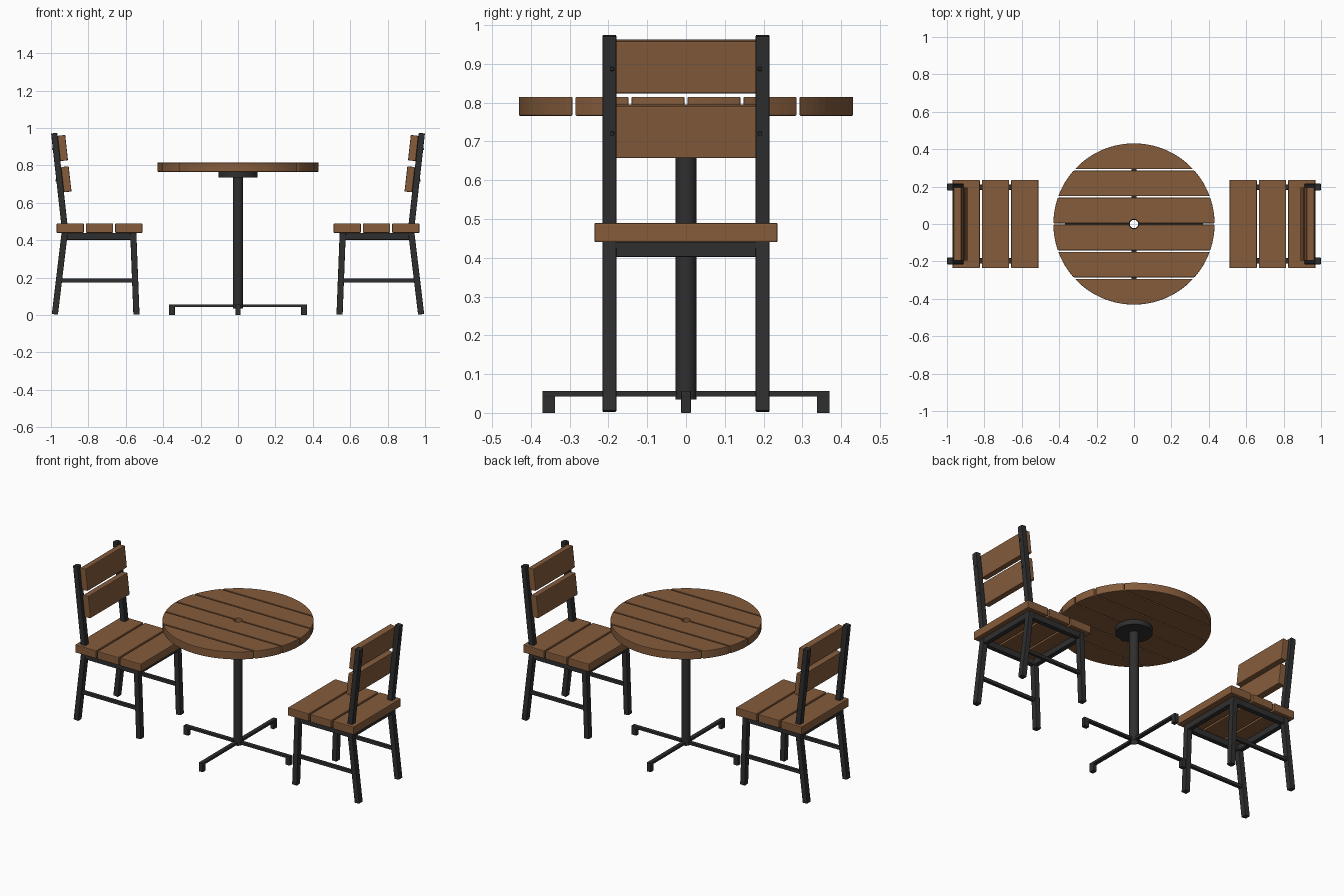
import bpy, bmesh, math
from mathutils import Vector

if "Cube" in bpy.data.objects:
    bpy.data.objects.remove(bpy.data.objects["Cube"])


def material(name, rgb):
    m = bpy.data.materials.new(name)
    m.diffuse_color = (*rgb, 1)
    m.use_nodes = True
    m.node_tree.nodes["Principled BSDF"].inputs["Base Color"].default_value = m.diffuse_color
    return m


WOOD = material("wood", (0.235, 0.107, 0.045))
METAL = material("dark_metal", (0.028, 0.028, 0.028))


def finish(name, bm, mat, bevel=0.0):
    bmesh.ops.recalc_face_normals(bm, faces=bm.faces)
    me = bpy.data.meshes.new(name)
    bm.to_mesh(me)
    bm.free()
    me.materials.append(mat)
    ob = bpy.data.objects.new(name, me)
    bpy.context.collection.objects.link(ob)
    if bevel:
        b = ob.modifiers.new("edge_rounding", "BEVEL")
        b.width, b.segments, b.limit_method = bevel, 2, "ANGLE"
        b.angle_limit = math.radians(35)
    return ob


def prism(name, points, direction, mat, bevel=0.0):
    """Extrude a flat outline along a direction."""
    bm = bmesh.new()
    face = bm.faces.new([bm.verts.new(p) for p in points])
    ext = bmesh.ops.extrude_face_region(bm, geom=[face])["geom"]
    bmesh.ops.translate(bm, vec=direction,
                        verts=[v for v in ext if isinstance(v, bmesh.types.BMVert)])
    return finish(name, bm, mat, bevel)


def box(name, x0, x1, y0, y1, z0, z1, mat, bevel=0.003):
    pts = [(x0, y0, z0), (x1, y0, z0), (x1, y1, z0), (x0, y1, z0)]
    return prism(name, pts, (0, 0, z1 - z0), mat, bevel)


def bar(name, path, y, width, thick, mat, s=1, bevel=0.003):
    """Rectangular bar following an x/z path (mitred bends), centred on y."""
    P = [Vector(p) for p in path]
    left, right = [], []
    for i, p in enumerate(P):
        a = (P[i] - P[i - 1]).normalized() if i else None
        b = (P[i + 1] - P[i]).normalized() if i < len(P) - 1 else None
        t = ((a or b) + (b or a)).normalized()
        n = Vector((-t.y, t.x)) * thick / 2 / t.dot(a or b)
        left.append(p + n)
        right.append(p - n)
    pts = [(s * q.x, y - width / 2, q.y) for q in left + right[::-1]]
    return prism(name, pts, (0, width, 0), mat, bevel)


def ring(name, r_in, r_out, z0, z1, mat, n=32):
    bm = bmesh.new()
    prof = [(r_in, z0), (r_out, z0), (r_out, z1), (r_in, z1)]
    loops = [[bm.verts.new((r * math.cos(2 * math.pi * i / n), r * math.sin(2 * math.pi * i / n), z))
              for r, z in prof] for i in range(n)]
    for i in range(n):
        a, b = loops[i], loops[(i + 1) % n]
        for j in range(4):
            k = (j + 1) % 4
            bm.faces.new((a[j], b[j], b[k], a[k]))
    for f in bm.faces:
        f.smooth = True
    ob = finish(name, bm, mat)
    for o in bpy.context.selected_objects:
        o.select_set(False)
    ob.select_set(True)
    bpy.context.view_layer.objects.active = ob
    bpy.ops.object.shade_smooth_by_angle(angle=math.radians(35))


# Round table top: six planks clipped to a circle
R, GAP, PITCH, HOLE = 0.431, 0.004, 0.1445, 0.025


def table_plank(i, side):
    y0 = i * PITCH + GAP
    y1 = R if i == 2 else (i + 1) * PITCH - GAP
    a0, a1 = math.asin(y0 / R), math.asin(y1 / R)
    n = 14 if i == 2 else 6
    right = [(R * math.cos(a0 + (a1 - a0) * k / n), R * math.sin(a0 + (a1 - a0) * k / n))
             for k in range(n + 1)]
    left = [(-x, y) for x, y in reversed(right)]
    if i == 2:
        left = left[1:]
    pts = right + left
    if i == 0:  # half-round notch for the pole opening
        h0 = math.asin(y0 / HOLE)
        angs = [math.pi - h0 - (math.pi - 2 * h0) * k / 12 for k in range(13)]
        pts += [(HOLE * math.cos(a), HOLE * math.sin(a)) for a in angs]
    prism("table_plank", [(x, side * y, 0.766) for x, y in pts], (0, 0, 0.049), WOOD, 0.003)


for i in range(3):
    for side in (-1, 1):
        table_plank(i, side)

# Hollow column and mounting plate
ring("table_column", 0.0225, 0.027, 0.035, 0.766, METAL)
ring("mounting_plate", 0.0225, 0.104, 0.736, 0.766, METAL, 40)

# Four base arms with foot blocks
for s in (-1, 1):
    lo, hi = sorted((s * 0.024, s * 0.37))
    box("base_arm", lo, hi, -0.0125, 0.0125, 0.042, 0.057, METAL, 0.001)
    box("base_arm", -0.0125, 0.0125, lo, hi, 0.042, 0.057, METAL, 0.001)
    lo, hi = sorted((s * 0.338, s * 0.37))
    box("base_foot", lo, hi, -0.0125, 0.0125, 0, 0.043, METAL, 0.001)
    box("base_foot", -0.0125, 0.0125, lo, hi, 0, 0.043, METAL, 0.001)


def chair(s):
    """s = 1 is the chair at -x, s = -1 its mirror image."""
    mid, top = Vector((-0.925, 0.455)), Vector((-0.983, 0.973))
    along = (top - mid).normalized()
    normal = Vector((along.y, -along.x))

    # Seat boards
    for k in range(3):
        x = -0.97 + k * 0.1565
        lo, hi = sorted((s * x, s * (x + 0.146)))
        box("seat_board", lo, hi, -0.236, 0.236, 0.44, 0.49, WOOD, 0.004)

    # Legs, back posts, side rails and stretchers
    for y in (-0.1975, 0.1975):
        bar("back_post", [(-0.979, 0.004), mid, top], y, 0.036, 0.033, METAL, s)
        bar("front_leg", [(-0.543, 0.003), (-0.560, 0.44)], y, 0.036, 0.033, METAL, s)
        bar("side_rail", [(-0.915, 0.421), (-0.57, 0.421)], y, 0.03, 0.038, METAL, s)
        bar("side_stretcher", [(-0.956, 0.185), (-0.552, 0.185)], y, 0.02, 0.02, METAL, s, 0.001)

    # Front and back seat rails
    bar("front_rail", [(-0.574, 0.421), (-0.544, 0.421)], 0, 0.37, 0.038, METAL, s)
    bar("back_rail", [(-0.943, 0.421), (-0.913, 0.421)], 0, 0.37, 0.038, METAL, s)

    # Backrest slats on the front of the posts, with screw heads behind
    for z in (0.889, 0.722):
        c = mid + along * ((z - mid.y) / along.y)
        f = c + normal * 0.037
        bar("backrest_slat", [f - along * 0.068, f + along * 0.068], 0, 0.392, 0.041, WOOD, s, 0.004)
        for y in (-0.191, 0.191):
            b = c - normal * 0.018
            bar("back_screw", [b - along * 0.005, b + along * 0.005], y, 0.01, 0.007, METAL, s, 0.002)


chair(1)
chair(-1)
